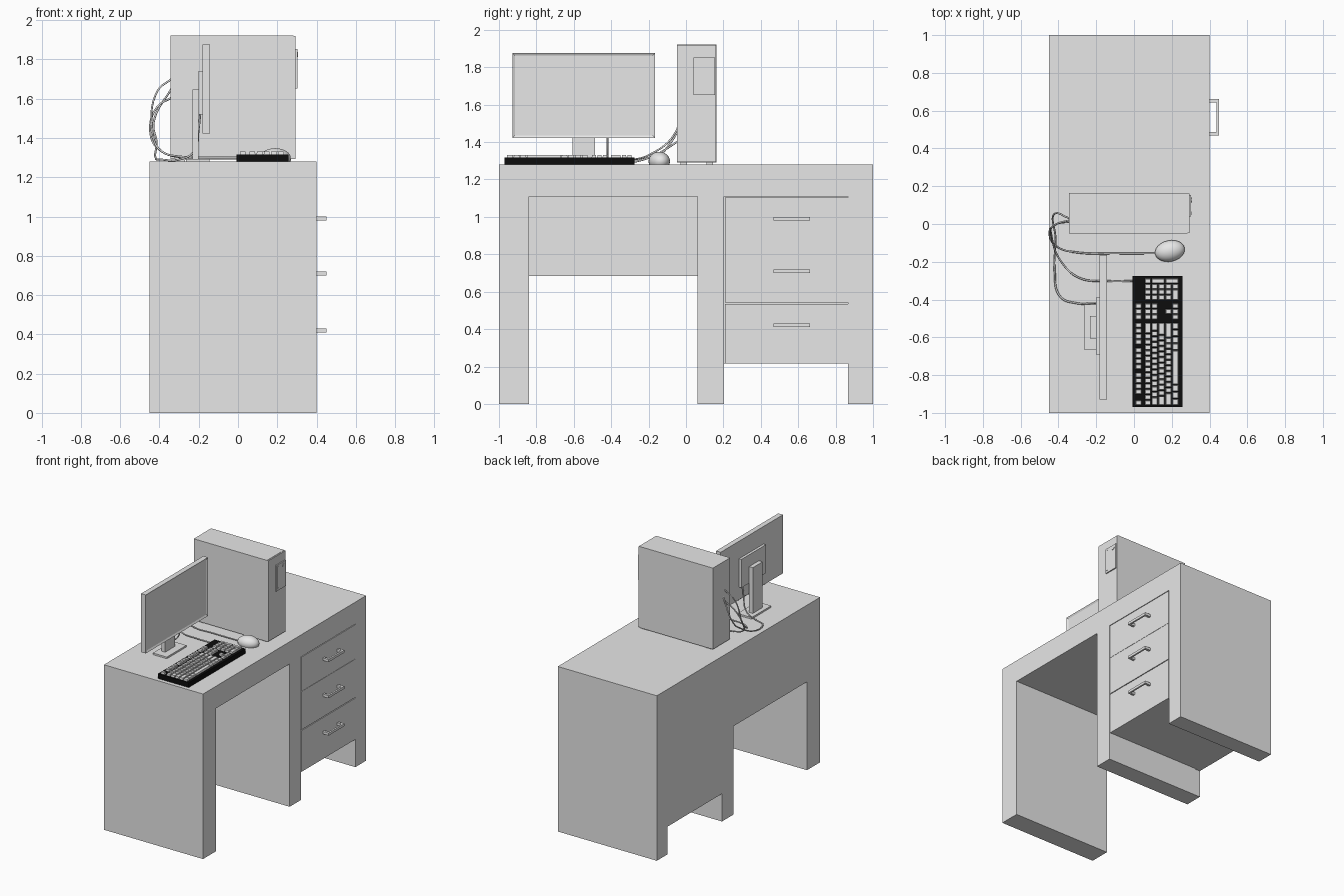
import bpy, bmesh, math
from mathutils import Vector, Matrix

if "Cube" in bpy.data.objects:
    bpy.data.objects.remove(bpy.data.objects["Cube"])


def material(name, c):
    m = bpy.data.materials.new(name)
    m.diffuse_color = (c, c, c, 1)
    m.use_nodes = True
    m.node_tree.nodes["Principled BSDF"].inputs["Base Color"].default_value = m.diffuse_color
    return m


GREY = material("light_grey", 0.8)
BLACK = material("black", 0.004)


def finish(name, bm, mat):
    bmesh.ops.recalc_face_normals(bm, faces=bm.faces)
    me = bpy.data.meshes.new(name)
    bm.to_mesh(me)
    bm.free()
    me.materials.append(mat)
    ob = bpy.data.objects.new(name, me)
    bpy.context.collection.objects.link(ob)
    return ob


def add_box(bm, x, y, z, taper=0.0):
    """Box from (min, max) ranges; taper shrinks the top on every side."""
    vs = []
    for k, t in ((0, 0), (1, taper)):
        for px, py in ((x[0]+t, y[0]+t), (x[1]-t, y[0]+t), (x[1]-t, y[1]-t), (x[0]+t, y[1]-t)):
            vs.append(bm.verts.new((px, py, z[k])))
    for f in ((3, 2, 1, 0), (4, 5, 6, 7), (0, 1, 5, 4), (1, 2, 6, 5), (2, 3, 7, 6), (3, 0, 4, 7)):
        bm.faces.new([vs[i] for i in f])


def boxes(name, items, mat=GREY):
    bm = bmesh.new()
    for it in items:
        add_box(bm, *it)
    return finish(name, bm, mat)


# Desk carcass: side-on profile (y, z) extruded along x
profile = [(-1, 0), (-.84, 0), (-.84, 1.108), (.062, 1.108), (.062, 0), (.202, 0),
           (.202, 1.11), (.867, 1.11), (.867, 0), (1, 0), (1, 1.28), (-1, 1.28)]
bm = bmesh.new()
face = bm.faces.new([bm.verts.new((-.45, y, z)) for y, z in profile])
ext = bmesh.ops.extrude_face_region(bm, geom=[face])
bmesh.ops.translate(bm, vec=(.85, 0, 0), verts=[v for v in ext["geom"] if isinstance(v, bmesh.types.BMVert)])
finish("desk_frame", bm, GREY)
boxes("kneehole_back_panel", [((-.45, -.41), (-.84, .062), (.685, 1.108))])
boxes("cabinet_back_panel", [((-.45, -.41), (.202, .867), (.215, 1.11))])

# Drawers with thin seams, each with a U-shaped handle
for i, (z0, z1, hz) in enumerate(((.215, .535, .42), (.541, .838, .71), (.84, 1.105, .99))):
    boxes(f"drawer_{i+1}", [((-.41, .40), (.209, .866), (z0, z1))])
    z = (hz - .01, hz + .01)
    boxes(f"drawer_handle_{i+1}", [((.437, .45), (.468, .662), z),
                                   ((.40, .437), (.468, .486), z),
                                   ((.40, .437), (.644, .662), z)])

# Computer tower with front bezel, feet, front panel and button
boxes("tower_case", [((-.345, .283), (-.049, .163), (1.292, 1.922))])
boxes("tower_bezel", [((.283, .293), (-.047, .161), (1.294, 1.92))])
boxes("tower_feet", [((x, x + .05), (y, y + .035), (1.28, 1.292))
                     for x in (-.32, .22) for y in (-.03, .11)])
boxes("tower_front_panel", [((.293, .302), (.04, .154), (1.652, 1.852))])
boxes("panel_trim", [((.302, .304), (.048, .052), (1.67, 1.84)),
                     ((.302, .304), (.052, .065), (1.67, 1.674)),
                     ((.302, .304), (.052, .065), (1.836, 1.84))])
bm = bmesh.new()
bmesh.ops.create_cone(bm, cap_ends=True, segments=20, radius1=.013, radius2=.013, depth=.006,
                      matrix=Matrix.Translation((.303, .126, 1.825)) @ Matrix.Rotation(math.pi/2, 4, 'Y'))
finish("power_button", bm, GREY)

# Monitor: panel with recessed screen, rear block, stand and base
bm = bmesh.new()
add_box(bm, (-.182, -.142), (-.928, -.165), (1.422, 1.876))
bm.faces.ensure_lookup_table()
bm.normal_update()
front = [f for f in bm.faces if f.normal.x > .9]
bmesh.ops.inset_region(bm, faces=front, thickness=.019)
bmesh.ops.translate(bm, vec=(-.007, 0, 0), verts=front[0].verts[:])
finish("monitor_panel", bm, GREY)
boxes("monitor_rear_block", [((-.202, -.182), (-.69, -.39), (1.52, 1.74))])
boxes("monitor_stand", [((-.233, -.201), (-.606, -.486), (1.29, 1.648))])
boxes("monitor_base", [((-.265, -.145), (-.665, -.425), (1.28, 1.293))])

# Keyboard body
boxes("keyboard_body", [((-.008, .256), (-.97, -.275), (1.28, 1.317))], BLACK)

# Keys: rows run along y, widths in key units, negative values are gaps
U, ROW = .0293, .0365
keys = []


def key_row(x, y, widths, unit=U, depth=ROW):
    for w in widths:
        if w > 0:
            keys.append(((x + .003, x + depth - .003), (y + .0025, y + w*unit - .0025),
                         (1.317, 1.332), .002))
        y += abs(w) * unit


X0, MAIN, NAV, PAD = .055, -.961, -.507, -.404
key_row(.006, MAIN, [1, -1] + [1]*4 + [-.5] + [1]*4 + [-.5] + [1]*4)
key_row(.006, NAV, [1]*3)
main_rows = ([1]*13 + [2], [1.5] + [1]*12 + [1.5], [1.75] + [1]*11 + [2.25],
             [2.25] + [1]*10 + [2.75], [1.25]*3 + [6.25] + [1.25]*4)
for r, widths in enumerate(main_rows):
    key_row(X0 + r*ROW, MAIN, widths)
nav_rows = ([1]*3, [1]*3, [], [-1, 1], [1]*3)
pad_rows = ([1]*4, [1]*3, [1]*3, [1]*3, [2, 1])
for r in range(5):
    key_row(X0 + r*ROW, NAV, nav_rows[r])
    key_row(X0 + r*ROW, PAD, pad_rows[r])
for r in (1, 3):
    key_row(X0 + r*ROW, PAD + 3*U, [1], depth=2*ROW)
boxes("keyboard_keys", keys)

# Mouse: upper half of an ellipsoid, turned slightly
bm = bmesh.new()
bmesh.ops.create_uvsphere(bm, u_segments=24, v_segments=16, radius=1)
bmesh.ops.bisect_plane(bm, geom=bm.verts[:] + bm.edges[:] + bm.faces[:], plane_co=(0, 0, -.35),
                       plane_no=(0, 0, -1), clear_outer=True)
bmesh.ops.contextual_create(bm, geom=[e for e in bm.edges if e.is_boundary])
bmesh.ops.transform(bm, verts=bm.verts, matrix=Matrix.Translation((.19, -.143, 1.298)) @
                    Matrix.Rotation(math.radians(12), 4, 'Z') @ Matrix.Diagonal((.08, .056, .05, 1)))
mouse = finish("mouse", bm, GREY)
bpy.context.view_layer.objects.active = mouse
mouse.select_set(True)
bpy.ops.object.shade_smooth_by_angle(angle=math.radians(40))
mouse.select_set(False)


# Cables: bevelled smooth curves through a few points
def cable(name, pts, r=.005):
    cu = bpy.data.curves.new(name, 'CURVE')
    cu.dimensions = '3D'
    cu.bevel_depth, cu.bevel_resolution, cu.resolution_u = r, 2, 8
    sp = cu.splines.new('BEZIER')
    sp.bezier_points.add(len(pts) - 1)
    for bp, p in zip(sp.bezier_points, pts):
        bp.co = Vector(p)
        bp.handle_left_type = bp.handle_right_type = 'AUTO'
    cu.materials.append(GREY)
    bpy.context.collection.objects.link(bpy.data.objects.new(name, cu))


cable("mouse_cable", [(.13, -.155, 1.295), (-.1, -.155, 1.295), (-.29, -.152, 1.3), (-.4, -.125, 1.34),
                      (-.447, -.06, 1.43), (-.41, 0, 1.56), (-.34, .012, 1.605)])
cable("keyboard_cable", [(0, -.302, 1.3), (-.14, -.302, 1.3), (-.29, -.285, 1.305), (-.385, -.2, 1.33),
                         (-.435, -.07, 1.43), (-.41, .0, 1.64), (-.34, .02, 1.7)])
cable("monitor_cable", [(-.19, -.42, 1.56), (-.2, -.42, 1.45), (-.225, -.42, 1.33), (-.3, -.42, 1.29),
                        (-.39, -.385, 1.29), (-.42, -.25, 1.3), (-.415, -.08, 1.38),
                        (-.425, .05, 1.5), (-.34, .03, 1.65)])
